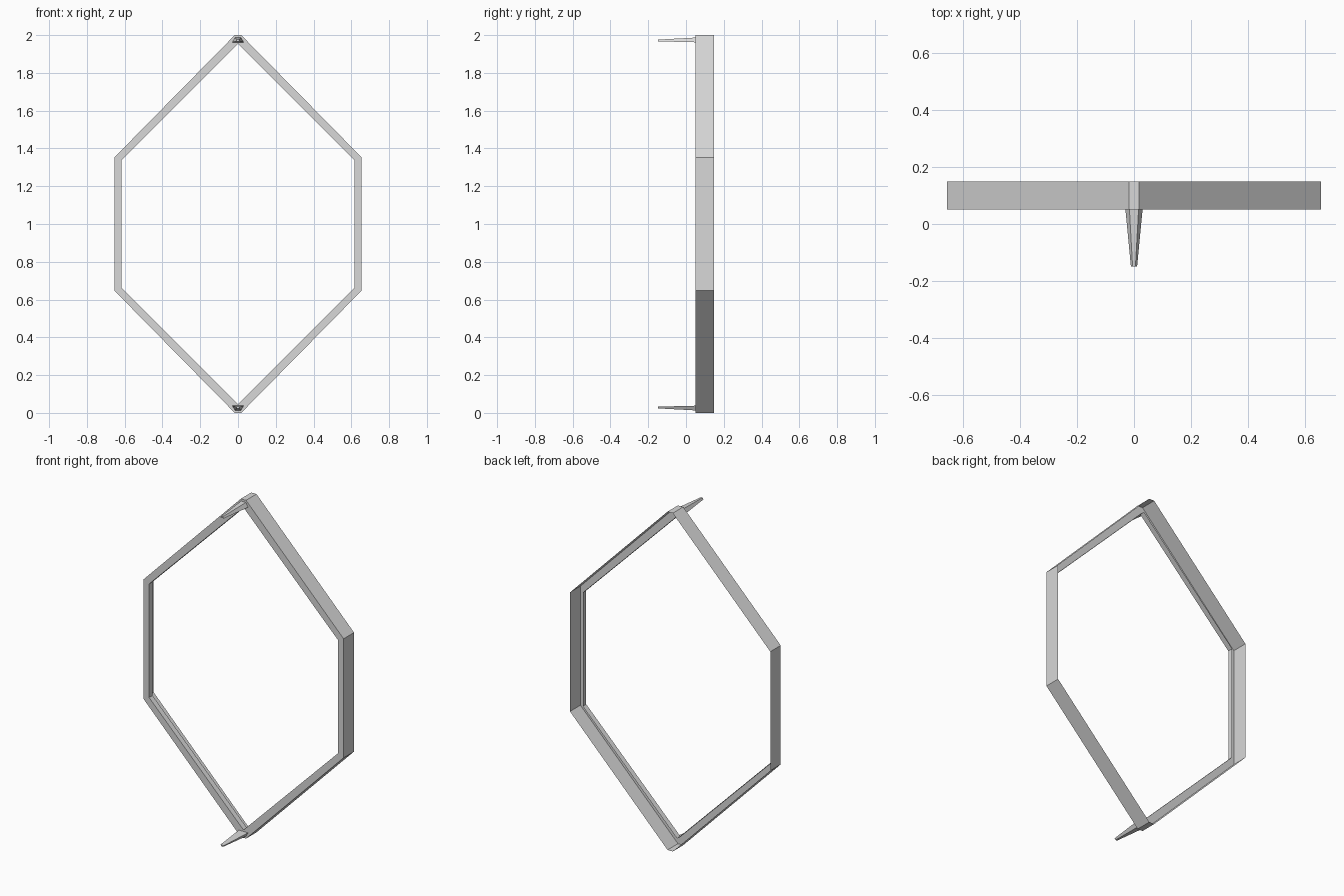
import bpy
import bmesh

cube = bpy.data.objects.get("Cube")
if cube:
    bpy.data.objects.remove(cube, do_unlink=True)

grey = bpy.data.materials.new("light_grey")
grey.use_nodes = True
grey.diffuse_color = (0.69, 0.69, 0.69, 1)
grey.node_tree.nodes["Principled BSDF"].inputs["Base Color"].default_value = (0.69, 0.69, 0.69, 1)

MID = 1.0            # height of the mirror plane
FRONT, LIP, BACK = 0.051, 0.083, 0.148


def finish(name, bm):
    mesh = bpy.data.meshes.new(name)
    bm.to_mesh(mesh)
    bm.free()
    mesh.materials.append(grey)
    obj = bpy.data.objects.new(name, mesh)
    bpy.context.collection.objects.link(obj)


def mirrored_loop(quarter):
    """Mirror a quarter outline (x, height above middle) into a full loop."""
    right = quarter + [(x, -h) for x, h in reversed(quarter)]
    return right + [(-x, h) for x, h in reversed(right)]


# Hexagonal frame, open at the back: short inner lip, front face, deep outer wall
def build_frame():
    outer = mirrored_loop([(0.017, 1.0), (0.655, 0.352)])
    inner = mirrored_loop([(0.0, 0.953), (0.617, 0.336)])
    bm = bmesh.new()
    sections = [(inner, LIP), (inner, FRONT), (outer, FRONT), (outer, BACK)]
    rings = [[bm.verts.new((x, y, MID + h)) for x, h in loop] for loop, y in sections]
    count = len(outer)
    for ring, following in zip(rings, rings[1:]):
        for i in range(count):
            j = (i + 1) % count
            bm.faces.new((ring[i], ring[j], following[j], following[i]))
    bmesh.ops.remove_doubles(bm, verts=bm.verts, dist=0.0005)
    finish("hexagonal_frame", bm)


# Tapered prong with a trapezoid section, wide side towards the middle
def build_prong(name, side):
    bm = bmesh.new()
    ends = []
    for y, wide, narrow, low, high in ((FRONT, 0.03, 0.016, 0.962, 0.987),
                                       (-0.148, 0.011, 0.005, 0.967, 0.976)):
        section = [(-wide, low), (wide, low), (narrow, high), (-narrow, high)]
        ends.append([bm.verts.new((x, y, MID + side * h)) for x, h in section])
    base, tip = ends
    bm.faces.new(base)
    bm.faces.new(tip)
    for i in range(4):
        j = (i + 1) % 4
        bm.faces.new((base[i], base[j], tip[j], tip[i]))
    bmesh.ops.recalc_face_normals(bm, faces=bm.faces)
    finish(name, bm)


build_frame()
build_prong("top_prong", 1)
build_prong("bottom_prong", -1)
